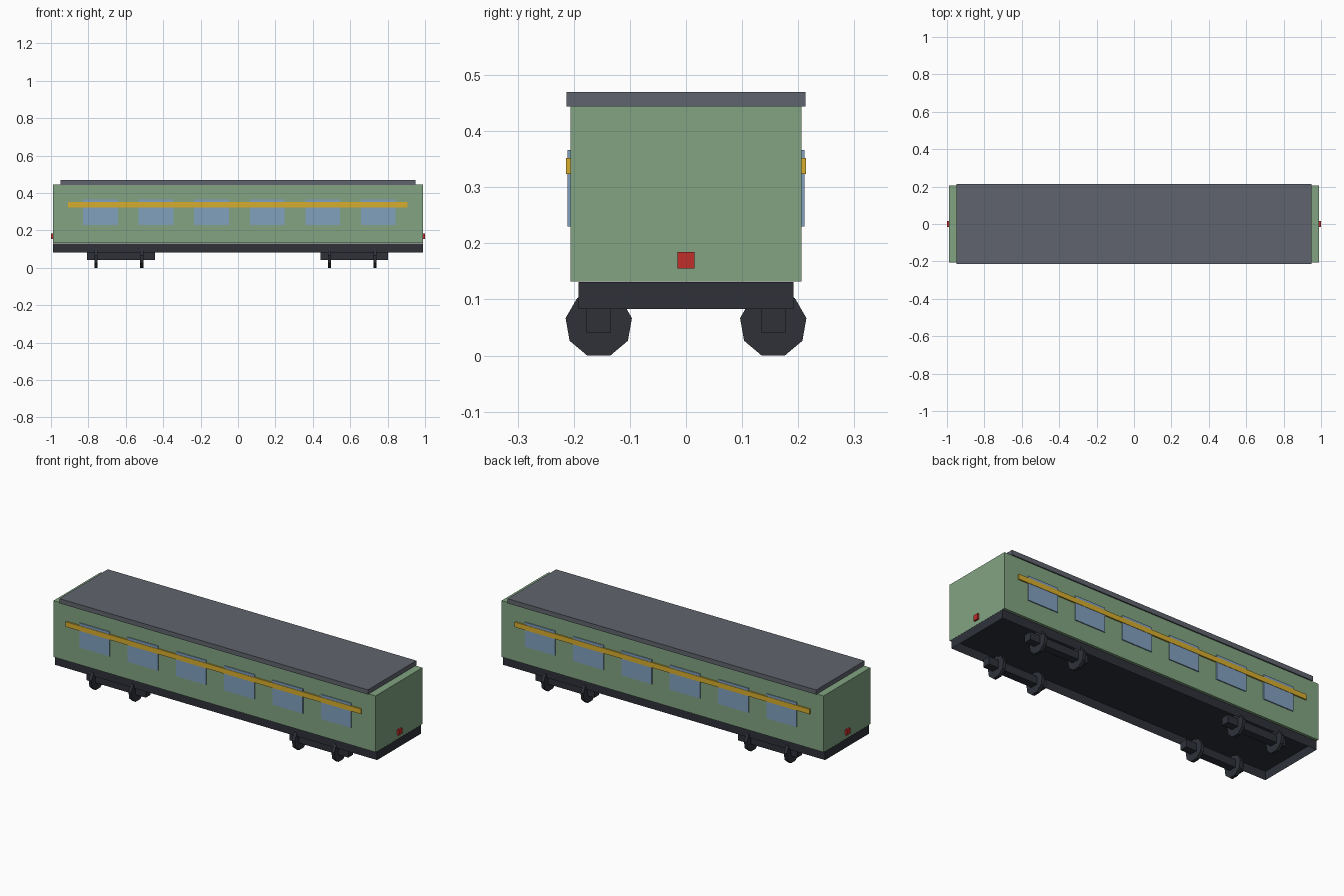
import bpy, bmesh, math

if "Cube" in bpy.data.objects:
    bpy.data.objects.remove(bpy.data.objects["Cube"])


def linear(c):
    return c / 12.92 if c <= 0.04045 else ((c + 0.055) / 1.055) ** 2.4


def material(name, r, g, b):
    m = bpy.data.materials.new(name)
    m.diffuse_color = (linear(r / 255), linear(g / 255), linear(b / 255), 1)
    m.use_nodes = True
    m.node_tree.nodes["Principled BSDF"].inputs["Base Color"].default_value = m.diffuse_color
    return m


GREEN = material("green_paint", 130, 164, 130)
ROOF = material("roof_grey", 96, 100, 109)
DARK = material("dark_metal", 46, 49, 57)
GLASS = material("window_blue", 129, 161, 191)
YELLOW = material("yellow_stripe", 214, 174, 46)
RED = material("red_lamp", 192, 46, 42)


def finish(bm, name, mat):
    me = bpy.data.meshes.new(name)
    bm.to_mesh(me)
    bm.free()
    me.materials.append(mat)
    ob = bpy.data.objects.new(name, me)
    bpy.context.collection.objects.link(ob)
    return ob


def box(name, x, y, z, mat, open_bottom=False):
    """Box from (min, max) pairs."""
    bm = bmesh.new()
    bmesh.ops.create_cube(bm, size=1)
    for v in bm.verts:
        v.co = [r[0] if c < 0 else r[1] for r, c in zip((x, y, z), v.co)]
    if open_bottom:
        low = [f for f in bm.faces if f.normal.z < -0.5]
        bmesh.ops.delete(bm, geom=low, context='FACES_ONLY')
    return finish(bm, name, mat)


def wheel(name, x, y, r=0.06, width=0.017):
    """Nine-sided disc, axle along x, one corner pointing up."""
    bm = bmesh.new()
    bmesh.ops.create_cone(bm, cap_ends=True, segments=9,
                          radius1=r, radius2=r, depth=width)
    for v in bm.verts:
        a = round(math.atan2(v.co.y, v.co.x) / (math.tau / 9)) * math.tau / 9
        v.co = (x + v.co.z, y + r * math.sin(a),
                r * math.cos(math.pi / 9) + r * math.cos(a))
    bmesh.ops.recalc_face_normals(bm, faces=bm.faces)
    return finish(bm, name, DARK)


# Main shell
box("carriage_body", (-0.99, 0.99), (-0.206, 0.206), (0.132, 0.445), GREEN)
box("roof", (-0.95, 0.948), (-0.213, 0.213), (0.444, 0.47), ROOF)
# Underframe is a tray, open underneath
box("underframe", (-0.99, 0.99), (-0.192, 0.192), (0.083, 0.1315), DARK, True)

for side, s in (("front", -1), ("back", 1)):
    # Windows and stripe
    for i in range(6):
        cx = -0.735 + i * 0.297
        box(f"{side}_window_{i + 1}", (cx - 0.093, cx + 0.093),
            sorted((s * 0.2, s * 0.2115)), (0.23, 0.366), GLASS)
    box(f"{side}_stripe", (-0.91, 0.905),
        sorted((s * 0.2, s * 0.2135)), (0.324, 0.352), YELLOW)
    # Bogie side bars and wheels
    for end, x0, x1, axles in (("left", -0.807, -0.443, (-0.76, -0.515)),
                               ("right", 0.44, 0.802, (0.49, 0.733))):
        box(f"{side}_{end}_bogie_bar", (x0, x1),
            sorted((s * 0.134, s * 0.177)), (0.041, 0.084), DARK)
        for i, ax in enumerate(axles):
            wheel(f"{side}_{end}_wheel_{i + 1}", ax, s * 0.1555)

# End lamps
for end, s in (("left", -1), ("right", 1)):
    box(f"{end}_lamp", sorted((s * 0.985, s * 1.0)), (-0.0155, 0.0155),
        (0.155, 0.185), RED)
